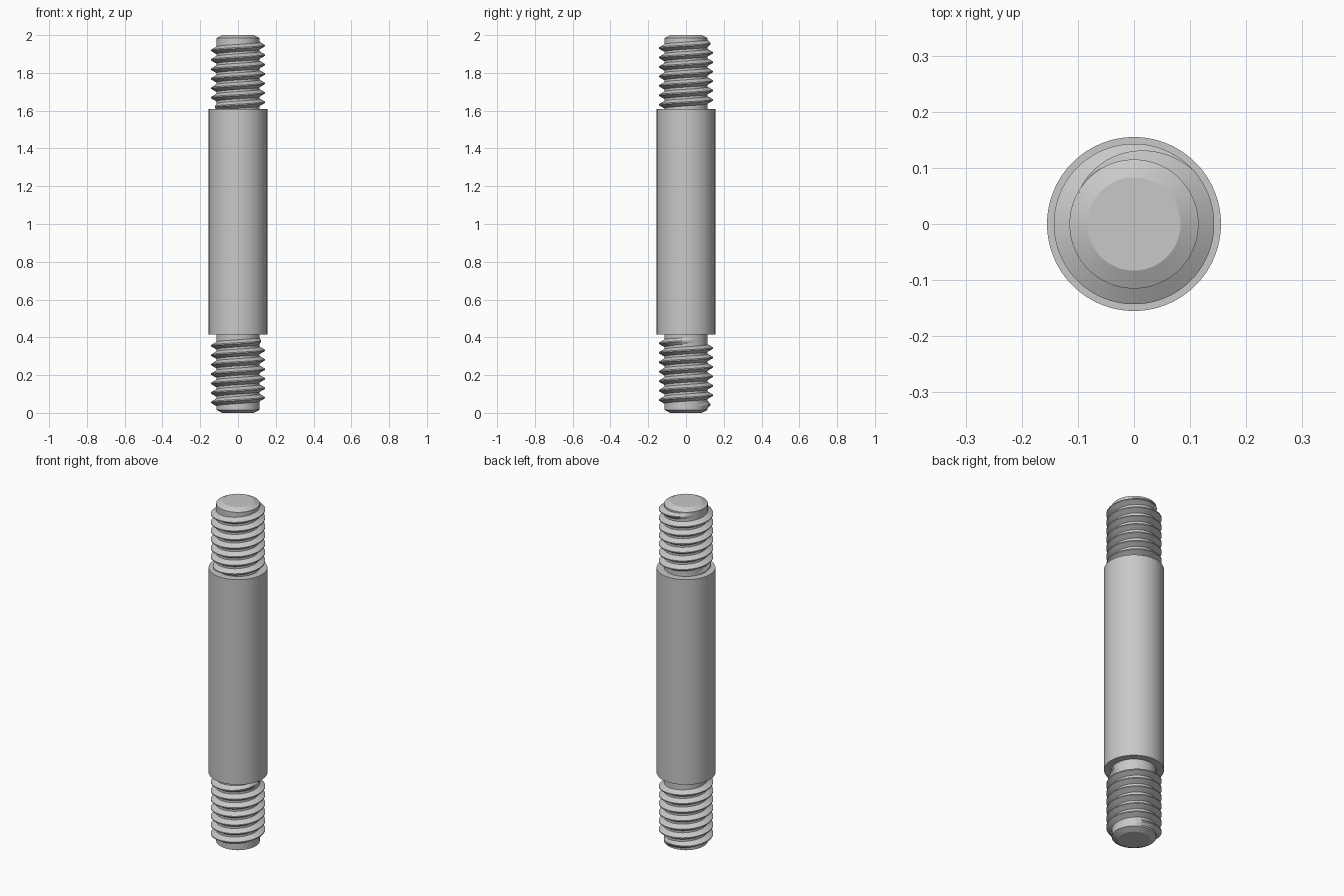
import bpy, bmesh, math
from mathutils import Matrix

cube = bpy.data.objects.get("Cube")
if cube:
    bpy.data.objects.remove(cube, do_unlink=True)

SEGMENTS = 96
CORE_R, CREST_R, SHANK_R, END_R = 0.115, 0.143, 0.155, 0.083
PITCH, TURNS = 0.05, 7
SHANK_LOW, SHANK_HIGH = 0.415, 1.61

steel = bpy.data.materials.new("Plain steel")
steel.use_nodes = True
steel.diffuse_color = (0.58, 0.58, 0.58, 1)
steel.node_tree.nodes["Principled BSDF"].inputs["Base Color"].default_value = (0.58, 0.58, 0.58, 1)


def finish(name, bm, matrix=Matrix()):
    """Turn a bmesh into a smooth shaded steel object."""
    bmesh.ops.transform(bm, matrix=matrix, verts=bm.verts)
    bmesh.ops.recalc_face_normals(bm, faces=bm.faces)
    mesh = bpy.data.meshes.new(name)
    bm.to_mesh(mesh)
    bm.free()
    mesh.materials.append(steel)
    obj = bpy.data.objects.new(name, mesh)
    bpy.context.collection.objects.link(obj)
    bpy.ops.object.select_all(action="DESELECT")
    obj.select_set(True)
    bpy.context.view_layer.objects.active = obj
    bpy.ops.object.shade_smooth_by_angle(angle=math.radians(25))


def turned(name, profile):
    """Spin a (radius, height) profile around z and cap both ends."""
    bm = bmesh.new()
    rings = []
    for r, z in profile:
        rings.append([bm.verts.new((r * math.cos(a), r * math.sin(a), z))
                      for a in (math.tau * i / SEGMENTS for i in range(SEGMENTS))])
    for low, high in zip(rings, rings[1:]):
        for i in range(SEGMENTS):
            j = (i + 1) % SEGMENTS
            bm.faces.new((low[i], low[j], high[j], high[i]))
    bm.faces.new(rings[0])
    bm.faces.new(rings[-1])
    finish(name, bm)


def thread(name, matrix=Matrix()):
    """Right-handed ridge winding down from the rod end, fading out at both tips."""
    bm = bmesh.new()
    steps = SEGMENTS * TURNS
    fade = SEGMENTS * 0.3
    tip_angle, tip_z = math.radians(150), 1.965
    sections = []
    for i in range(steps + 1):
        turn = i / SEGMENTS
        a = tip_angle - math.tau * turn
        z = tip_z - PITCH * turn
        grow = min(1, i / fade, (steps - i) / fade)
        crest = CORE_R + (CREST_R - CORE_R) * grow - 0.001 * (1 - grow)
        root = CORE_R - 0.003
        sections.append([bm.verts.new((r * math.cos(a), r * math.sin(a), z + dz))
                         for r, dz in ((root, -0.021), (crest, -0.003),
                                       (crest, 0.003), (root, 0.021))])
    for s, t in zip(sections, sections[1:]):
        for k in range(4):
            n = (k + 1) % 4
            bm.faces.new((s[k], s[n], t[n], t[k]))
    bm.faces.new(sections[0])
    bm.faces.new(sections[-1])
    finish(name, bm, matrix)


# Plain middle shank
turned("shank", [(SHANK_R, SHANK_LOW), (SHANK_R, SHANK_HIGH)])

# Chamfered cores at both ends
turned("upper_core", [(CORE_R, SHANK_HIGH - 0.02), (CORE_R, 1.984), (END_R, 2)])
turned("lower_core", [(END_R, 0), (CORE_R, 0.016), (CORE_R, SHANK_LOW + 0.02)])

# The lower thread is the upper one turned end over end
flip = Matrix.Translation((0, 0, 2)) @ Matrix.Rotation(math.pi, 4, "Y")
thread("upper_thread")
thread("lower_thread", flip)
